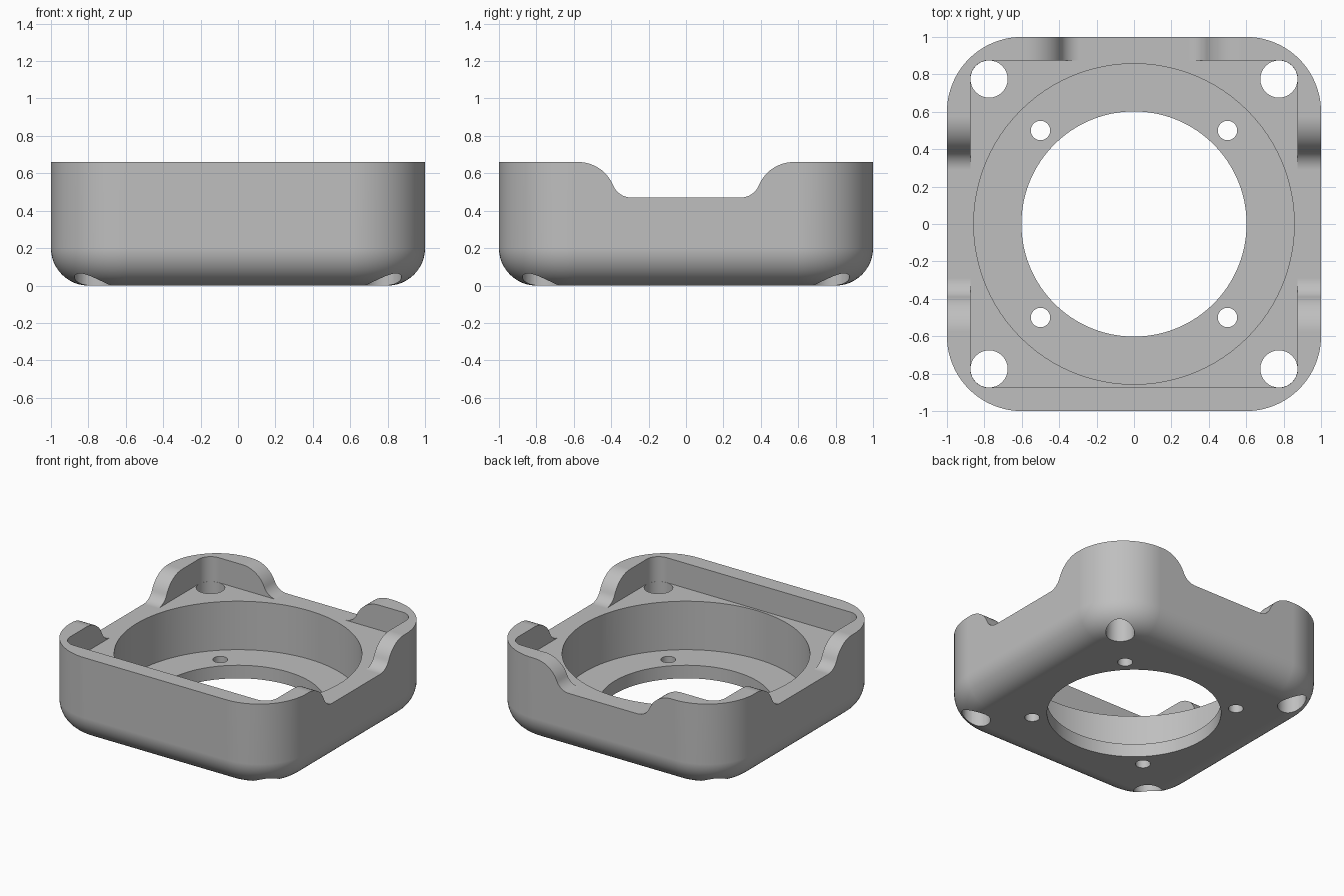
import bpy, bmesh
from math import sin, cos, pi, atan
from mathutils import Vector

if "Cube" in bpy.data.objects:
    bpy.data.objects.remove(bpy.data.objects["Cube"], do_unlink=True)

HEIGHT, LEDGE, FLOOR = 0.66, 0.47, 0.10
CORNER, FILLET = 0.40, 0.20
POCKET, HOLE = 0.875, 0.10


def make_material(name, value):
    mat = bpy.data.materials.new(name)
    mat.use_nodes = True
    colour = (value, value, value, 1)
    mat.diffuse_color = colour
    mat.node_tree.nodes["Principled BSDF"].inputs["Base Color"].default_value = colour
    return mat


def rounded_square(half, radius, z, steps=20):
    """Ring of points around a square with rounded corners."""
    ring = []
    for q in range(4):
        mid = q * pi / 2 + pi / 4
        sx = 1 if cos(mid) > 0 else -1
        sy = 1 if sin(mid) > 0 else -1
        for i in range(steps + 1):
            a = q * pi / 2 + i / steps * pi / 2
            ring.append(Vector((sx * (half - radius) + radius * cos(a),
                                sy * (half - radius) + radius * sin(a), z)))
    return ring


def circle(x, y, radius, z, sides):
    return [Vector((x + radius * cos(2 * pi * i / sides),
                    y + radius * sin(2 * pi * i / sides), z)) for i in range(sides)]


def loft(name, rings):
    """Closed solid skinned through a stack of rings."""
    bm = bmesh.new()
    loops = [[bm.verts.new(p) for p in ring] for ring in rings]
    n = len(loops[0])
    for low, high in zip(loops, loops[1:]):
        for i in range(n):
            j = (i + 1) % n
            bm.faces.new((low[i], low[j], high[j], high[i]))
    bm.faces.new(loops[0][::-1])
    bm.faces.new(loops[-1])
    bmesh.ops.recalc_face_normals(bm, faces=bm.faces)
    mesh = bpy.data.meshes.new(name)
    bm.to_mesh(mesh)
    bm.free()
    obj = bpy.data.objects.new(name, mesh)
    bpy.context.collection.objects.link(obj)
    return obj


def cut(cutter):
    """Subtract the cutter from the housing and discard it."""
    cutter.hide_render = True
    bpy.context.view_layer.objects.active = housing
    mod = housing.modifiers.new("cut", "BOOLEAN")
    mod.operation, mod.solver, mod.object = "DIFFERENCE", "EXACT", cutter
    bpy.ops.object.modifier_apply(modifier=mod.name)
    bpy.data.objects.remove(cutter, do_unlink=True)


def bore(x, y, radius, low, high, sides):
    cut(loft("bore_cutter", [circle(x, y, radius, z, sides) for z in (low, high)]))


def notch_profile(steps=14):
    """Cross-section (along the wall, height) of a notch with S-curved ends."""
    outer, inner, upper = 0.575, 0.29, 0.20
    dx, dz = outer - inner, HEIGHT - LEDGE
    sweep = 2 * atan(dz / dx)
    lower = dx / sin(sweep) - upper
    half = [(outer, 1.0)]
    for i in range(steps + 1):
        a = sweep * i / steps
        half.append((outer - upper * sin(a), HEIGHT - upper * (1 - cos(a))))
    for i in range(steps - 1, -1, -1):
        a = sweep * i / steps
        half.append((inner + lower * sin(a), LEDGE + lower * (1 - cos(a))))
    return half + [(-u, z) for u, z in reversed(half)]


# Housing body with a rounded bottom edge
rings = []
for k in range(13):
    a = k / 12 * pi / 2
    d = FILLET * (1 - sin(a))
    rings.append(rounded_square(1 - d, CORNER - d, FILLET * (1 - cos(a))))
rings.append(rounded_square(1, CORNER, HEIGHT))
housing = loft("housing", rings)
bpy.ops.object.select_all(action="DESELECT")
housing.select_set(True)

# Square pocket inside the rim
cut(loft("pocket_cutter", [rounded_square(POCKET, HOLE, z, 8) for z in (LEDGE, 1.0)]))

# Notches in both side walls and in the back wall
profile = notch_profile()
cut(loft("side_notch_cutter", [[Vector((x, u, z)) for u, z in profile] for x in (-1.2, 1.2)]))
cut(loft("back_notch_cutter", [[Vector((u, y, z)) for u, z in profile] for y in (0, 1.2)]))

# Round recess and central opening
bore(0, 0, 0.857, FLOOR, 0.6, 96)
bore(0, 0, 0.602, -0.2, 0.3, 96)

# Corner bolt holes and small screw holes
for sx in (-1, 1):
    for sy in (-1, 1):
        bore(sx * (POCKET - HOLE), sy * (POCKET - HOLE), HOLE - 0.0005, -0.2, 0.5, 32)
        bore(sx * 0.5, sy * 0.5, 0.052, -0.2, 0.3, 24)

# Finish and shading
housing.data.materials.clear()
housing.data.materials.append(make_material("light_grey", 0.52))
for face in housing.data.polygons:
    face.material_index = 0
bpy.context.view_layer.objects.active = housing
housing.select_set(True)
bpy.ops.object.shade_smooth_by_angle(angle=pi / 6)
weighted = housing.modifiers.new("even_shading", "WEIGHTED_NORMAL")
weighted.keep_sharp = True
